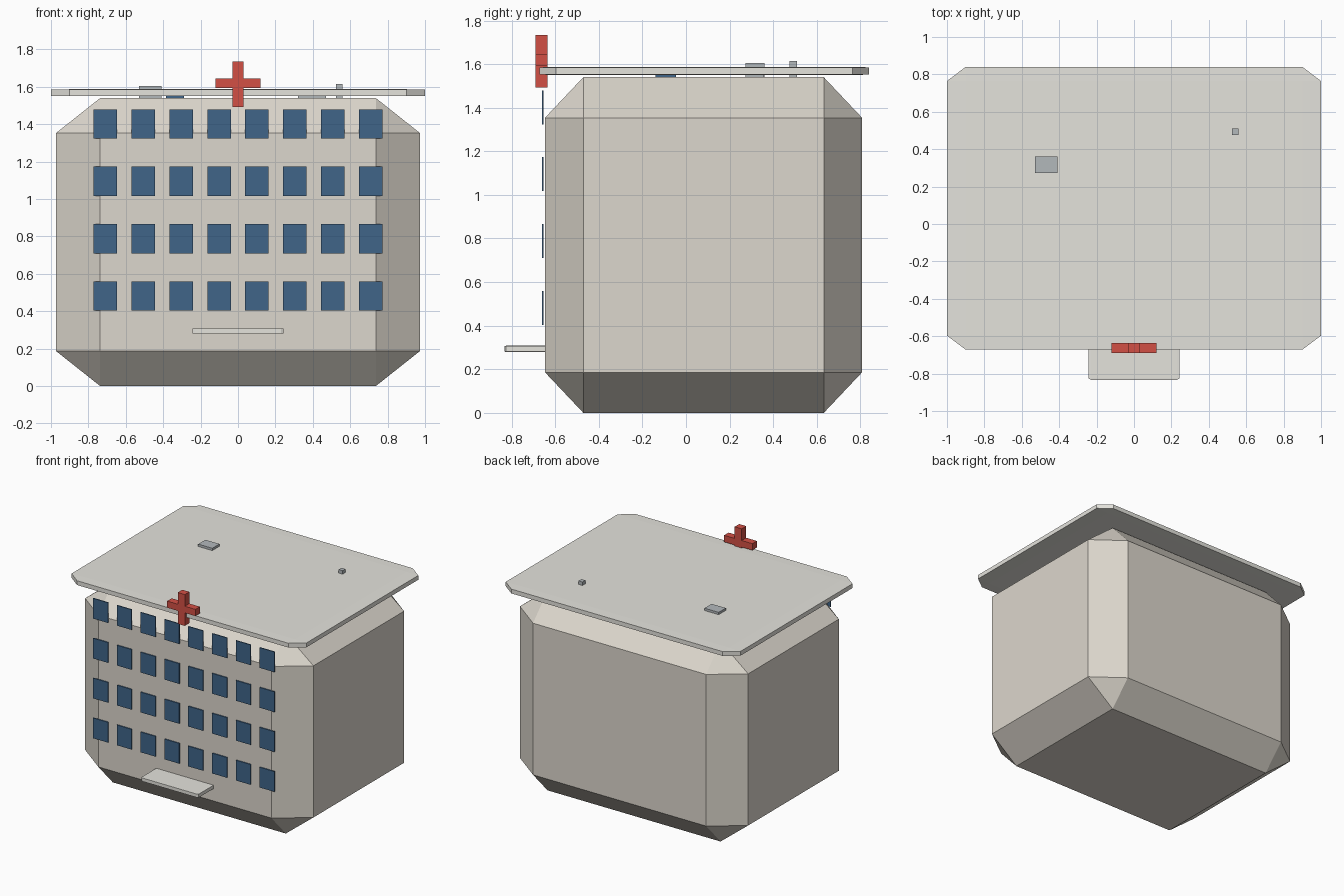
import bpy, bmesh
from mathutils import Vector

if "Cube" in bpy.data.objects:
    bpy.data.objects.remove(bpy.data.objects["Cube"])


def material(name, rgb):
    m = bpy.data.materials.new(name)
    m.diffuse_color = (*rgb, 1)
    m.use_nodes = True
    m.node_tree.nodes["Principled BSDF"].inputs["Base Color"].default_value = m.diffuse_color
    return m


CREAM = material("wall_cream", (0.72, 0.68, 0.61))
PALE = material("roof_pale", (0.78, 0.77, 0.72))
BLUE = material("glass_blue", (0.05, 0.13, 0.25))
RED = material("sign_red", (0.65, 0.08, 0.06))
GREY = material("metal_grey", (0.45, 0.48, 0.5))


def add_boxes(name, boxes, mat, bevel=0.0):
    """Boxes given as (min, max); the bevel is a fraction of each side."""
    bm = bmesh.new()
    for lo, hi in boxes:
        lo, hi = Vector(lo), Vector(hi)
        part = bmesh.new()
        bmesh.ops.create_cube(part, size=1)
        if bevel:
            bmesh.ops.bevel(part, geom=part.edges[:], offset=bevel,
                            segments=1, affect='EDGES')
        bmesh.ops.scale(part, vec=hi - lo, verts=part.verts)
        bmesh.ops.translate(part, vec=(lo + hi) / 2, verts=part.verts)
        tmp = bpy.data.meshes.new("tmp")
        part.to_mesh(tmp)
        part.free()
        bm.from_mesh(tmp)
        bpy.data.meshes.remove(tmp)
    mesh = bpy.data.meshes.new(name)
    bm.to_mesh(mesh)
    bm.free()
    mesh.materials.append(mat)
    obj = bpy.data.objects.new(name, mesh)
    bpy.context.collection.objects.link(obj)
    return obj


# Main building block and the overhanging roof slab
add_boxes("building_body", [((-0.972, -0.647, 0), (0.972, 0.808, 1.54))], CREAM, 0.121)
add_boxes("roof_slab", [((-1, -0.672, 1.55), (1, 0.84, 1.587))], PALE, 0.05)

# Entrance canopy
add_boxes("entrance_canopy", [((-0.244, -0.833, 0.28), (0.244, -0.60, 0.308))], PALE, 0.03)

# Front windows, four floors of eight
for row in range(4):
    z = 0.481 + 0.307 * row
    for col in range(8):
        x = (col - 3.5) * 0.2027
        add_boxes(f"window_{row}_{col}",
                  [((x - 0.063, -0.661, z - 0.078), (x + 0.063, -0.653, z + 0.078))], BLUE)

# Red cross sign
add_boxes("cross_upright", [((-0.03, -0.69, 1.493), (0.03, -0.635, 1.734))], RED)
add_boxes("cross_bar", [((-0.12, -0.69, 1.593), (0.12, -0.635, 1.644))], RED)

# Rooftop equipment, some of it mostly under the slab
add_boxes("rooftop_vent", [((-0.53, 0.273, 1.52), (-0.41, 0.36, 1.605))], GREY)
add_boxes("rooftop_pipe", [((0.525, 0.475, 1.50), (0.558, 0.51, 1.614))], GREY)
add_boxes("rooftop_unit", [((0.32, 0.273, 1.50), (0.47, 0.355, 1.57))], GREY)
add_boxes("skylight", [((-0.385, -0.14, 1.52), (-0.29, -0.046, 1.57))], BLUE)
